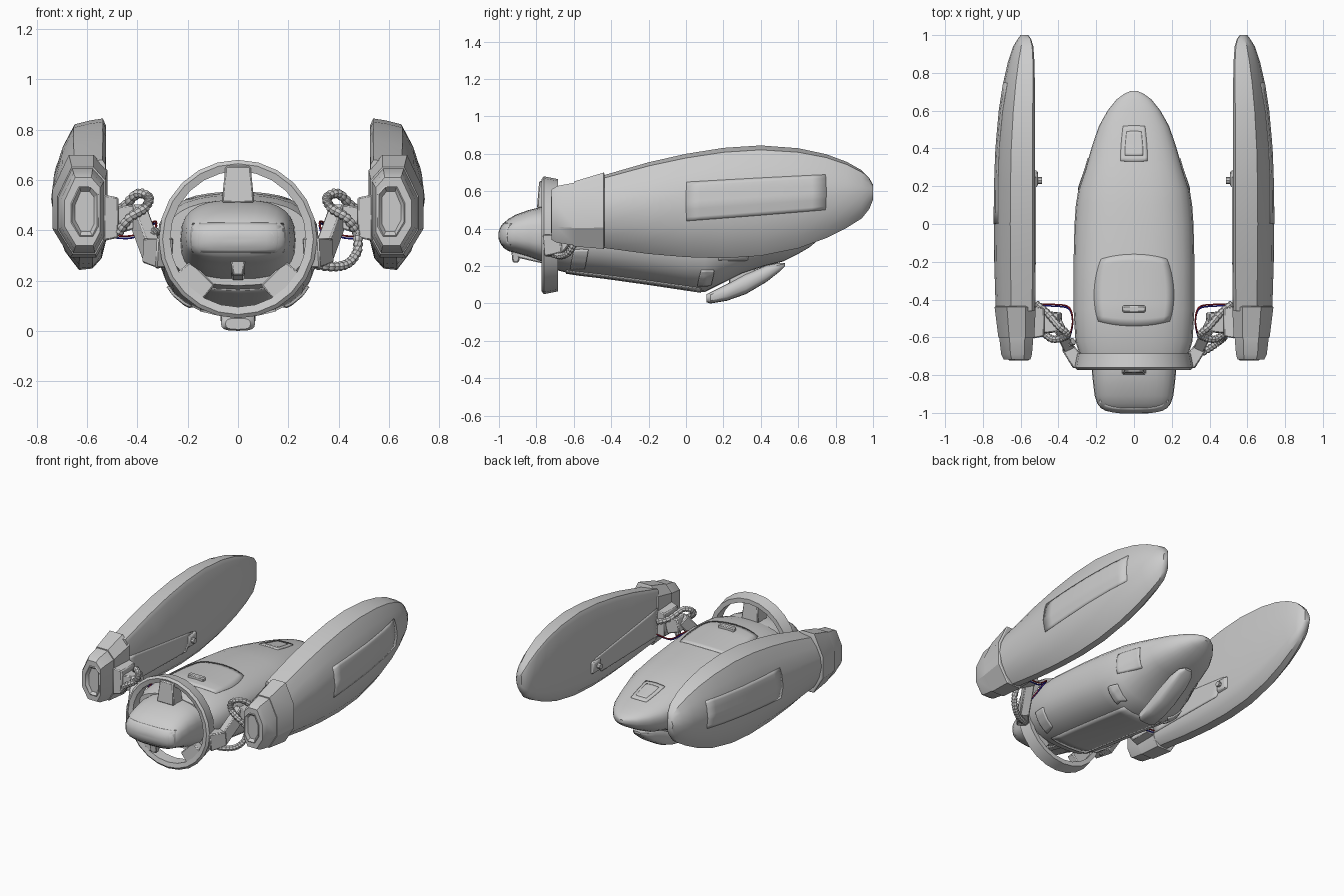
import bpy, bmesh, math
from mathutils import Vector
from mathutils.bvhtree import BVHTree
from mathutils.geometry import interpolate_bezier

if "Cube" in bpy.data.objects:
    bpy.data.objects.remove(bpy.data.objects["Cube"])


def make(name, verts, faces, mirror=False, angle=35, color=None):
    me = bpy.data.meshes.new(name)
    me.from_pydata([tuple(v) for v in verts], [], faces)
    bm = bmesh.new()
    bm.from_mesh(me)
    bmesh.ops.recalc_face_normals(bm, faces=bm.faces)
    bm.to_mesh(me)
    bm.free()
    me.shade_smooth()
    me.set_sharp_from_angle(angle=math.radians(angle))
    ob = bpy.data.objects.new(name, me)
    bpy.context.collection.objects.link(ob)
    if mirror:
        ob.modifiers.new("mirror", 'MIRROR')
    if color:
        mat = bpy.data.materials.new(name + "_paint")
        mat.diffuse_color = color
        mat.use_nodes = True
        mat.node_tree.nodes["Principled BSDF"].inputs["Base Color"].default_value = mat.diffuse_color
        me.materials.append(mat)
    return ob


def loft(name, rings, closed=False, **kw):
    """Skin a list of equally long point rings, capped unless closed."""
    n, m = len(rings[0]), len(rings)
    verts = [p for r in rings for p in r]
    faces = []
    for i in range(m if closed else m - 1):
        a, b = i * n, (i + 1) % m * n
        faces += [(a + j, a + (j + 1) % n, b + (j + 1) % n, b + j) for j in range(n)]
    if not closed:
        faces += [tuple(range(n)), tuple(range((m - 1) * n, m * n))]
    return make(name, verts, faces, **kw)


def oval(y, hw, top, bot, e=2.4, n=28, mid=.5):
    """Superellipse section across the y axis."""
    zc = bot + (top - bot) * mid
    out = []
    for i in range(n):
        t = 2 * math.pi * i / n
        c, s = math.cos(t), math.sin(t)
        h = top - zc if s > 0 else zc - bot
        out.append((hw * math.copysign(abs(c) ** (2 / e), c), y,
                    zc + h * math.copysign(abs(s) ** (2 / e), s)))
    return out


def shaped(profile, y, x0, x1, top, bot):
    return [(x0 + (x1 - x0) * u, y, bot + (top - bot) * v) for u, v in profile]


def patch(name, target, corners, direction, h=.003, k=.25, n=10, **kw):
    """Thin panel projected onto a target; k bulges the outline."""
    me = target.data
    tree = BVHTree.FromPolygons([v.co for v in me.vertices], [tuple(p.vertices) for p in me.polygons])
    d = Vector(direction)
    a, b, c, e = map(Vector, corners)
    verts = []
    for i in range(n + 1):
        for j in range(n + 1):
            u, v = 2 * i / n - 1, 2 * j / n - 1
            u, v = u * math.sqrt(1 - k * v * v), v * math.sqrt(1 - k * u * u)
            u, v = (u + 1) / 2, (v + 1) / 2
            p = a.lerp(b, u).lerp(e.lerp(c, u), v)
            verts.append(tree.ray_cast(p, d)[0] or tree.find_nearest(p)[0])
    faces = [(i * (n + 1) + j, (i + 1) * (n + 1) + j, (i + 1) * (n + 1) + j + 1, i * (n + 1) + j + 1)
             for i in range(n) for j in range(n)]
    ob = make(name, verts, faces, **kw)
    sol = ob.modifiers.new("thickness", 'SOLIDIFY')
    sol.thickness, sol.offset = 2 * h, 0
    return ob


def beam(name, p, q, w, h, taper=1, **kw):
    """Box bar from p to q."""
    p, q = Vector(p), Vector(q)
    rot = (q - p).to_track_quat('Z', 'Y')
    sec = [(-1, -1), (1, -1), (1, 1), (-1, 1)]
    ob = loft(name, [[o + rot @ Vector((a * w / 2 * s, b * h / 2 * s, 0)) for a, b in sec]
                     for o, s in ((p, 1), (q, taper))], **kw)
    bev = ob.modifiers.new("bevel", 'BEVEL')
    bev.width, bev.segments = .006, 1
    return ob


def tube(name, pts, r, ribbed=False, sides=8, **kw):
    """Round hose through the points, with ribs if asked."""
    pts = [Vector(p) for p in pts]
    ext = [pts[0]] + pts + [pts[-1]]
    path = []
    for i in range(len(pts) - 1):
        a, b, c, d = ext[i:i + 4]
        path += interpolate_bezier(b, b + (c - a) / 6, c - (d - b) / 6, c, 12)[:-1]
    path.append(pts[-1])
    rings = []
    for i, p in enumerate(path):
        rot = (path[min(i + 1, len(path) - 1)] - path[max(i - 1, 0)]).to_track_quat('Z', 'Y')
        rr = r * (.8 if ribbed and i % 3 == 0 else 1)
        rings.append([p + rot @ Vector((rr * math.cos(t * math.tau / sides), rr * math.sin(t * math.tau / sides), 0))
                      for t in range(sides)])
    return loft(name, rings, **kw)


# central hull and rounded head
hull = loft("hull", [oval(*s, e=2.4, mid=.57) for s in (
    (-.70, .285, .52, .18), (-.62, .31, .54, .16), (-.45, .32, .552, .14), (-.2, .32, .538, .105),
    (.0, .315, .522, .075), (.1, .308, .512, .06), (.18, .295, .502, .10), (.3, .255, .48, .16),
    (.42, .22, .452, .2), (.52, .185, .43, .225), (.6, .14, .41, .265), (.66, .092, .392, .30),
    (.69, .05, .378, .325), (.705, .015, .365, .34))])
head = loft("head", [oval(*s, e=2.8) for s in (
    (-.67, .23, .515, .2), (-.76, .225, .52, .22), (-.84, .217, .50, .25), (-.91, .208, .475, .27),
    (-.95, .195, .452, .28), (-.975, .175, .43, .297), (-.99, .145, .41, .32), (-1, .09, .385, .345))])
patch("visor", head, [(-.19, -1.3, .31), (.19, -1.3, .31), (.19, -1.3, .43), (-.19, -1.3, .43)],
      (0, 1, 0), h=.002, k=.1)
beam("chin_camera", (0, -.91, .29), (0, -.91, .22), .06, .05, .7)
beam("chin_camera_mount", (0, -.70, .22), (0, -.90, .265), .05, .04)

# hull panels
patch("top_hatch", hull, [(-.22, -.54, 1), (.22, -.54, 1), (.20, -.16, 1), (-.20, -.16, 1)], (0, 0, -1))
beam("hatch_handle", (-.06, -.45, .555), (.06, -.45, .555), .035, .04)
patch("rear_vent_frame", hull, [(-.075, .33, 1), (.075, .33, 1), (.06, .52, 1), (-.06, .52, 1)], (0, 0, -1), h=.006, k=.08)
patch("rear_vent", hull, [(-.05, .36, 1), (.05, .36, 1), (.04, .49, 1), (-.04, .49, 1)], (0, 0, -1), h=.009, k=.08)
patch("belly_plate", hull, [(-.14, -.64, -1), (.14, -.64, -1), (.15, .08, -1), (-.15, .08, -1)], (0, 0, 1), h=.006, k=0)
for nm, y0, y1, z0, z1, h in (("front_side_pad", -.62, -.52, .19, .29, .01), ("middle_side_pad", .06, .15, .10, .18, .01),
                              ("rear_side_window", .17, .35, .23, .36, .005)):
    patch(nm, hull, [(1, y0, z0), (1, y1 - .02, z0), (1, y1, z1), (1, y0 + .02, z1)], (-1, 0, 0),
          h=h, k=.06, mirror=True)

# landing skid under the tail
loft("skid", [oval(*s, e=3, n=16) for s in (
    (.11, .05, .05, .006), (.13, .068, .06, 0), (.22, .07, .105, .015), (.32, .07, .16, .05),
    (.43, .067, .205, .115), (.5, .055, .218, .17), (.53, .025, .215, .2))])
beam("skid_post", (0, .3, .2), (0, .3, .1), .08, .14)

# front ring with three spokes
N, RZ = 24, .365
ring_profile = [(.315, -.76), (.30, -.685), (.27, -.685), (.27, -.765), (.30, -.772)]
loft("front_ring", [[(r * math.sin(a), y, RZ + r * math.cos(a)) for r, y in ring_profile]
                    for a in (i * math.tau / N for i in range(N))], closed=True, angle=25)
beam("top_spoke", (0, -.745, .655), (0, -.745, .51), .10, .08, 1.3)
beam("lower_spoke", (.20, -.735, .17), (.14, -.735, .23), .06, .15, .9, mirror=True)

# side pods: flat inside, bulged outside
d_shape = [(0, .2), (.08, .08), (.25, .01), (.5, 0), (.75, .12), (.92, .3), (1, .5), (.95, .66),
           (.81, .82), (.6, .96), (.32, .985), (.06, 1), (0, .95)]
pod = loft("side_pod", [shaped(d_shape, *s) for s in (
    (-.46, .527, .732, .68, .30), (-.2, .525, .74, .755, .265), (0, .525, .742, .80, .248),
    (.2, .525, .74, .832, .242), (.4, .525, .733, .845, .255), (.6, .525, .715, .83, .295),
    (.75, .525, .692, .798, .35), (.86, .527, .667, .757, .405), (.94, .533, .64, .712, .455),
    (.98, .545, .615, .67, .505), (1, .56, .60, .635, .555))], mirror=True)
patch("pod_outer_panel", pod, [(1, 0, .44), (1, .75, .50), (1, .75, .69), (1, 0, .65)], (-1, 0, 0),
      h=.0015, k=.02, mirror=True)
patch("pod_inner_panel", pod, [(.3, -.44, .37), (.3, .18, .36), (.3, .25, .47), (.3, -.44, .56)], (1, 0, 0),
      h=.005, k=0, mirror=True)
beam("pod_inner_latch", (.53, .24, .42), (.508, .24, .42), .10, .09, .75, mirror=True)
tube("pod_inner_knob", [(.52, .23, .42), (.488, .23, .42)], .018, mirror=True)

# faceted pod collar and front lens
octo = [(0, .2), (.2, 0), (.68, 0), (1, .28), (1, .66), (.7, 1), (.25, 1), (0, .85)]
loft("pod_collar", [shaped(octo, *s) for s in (
    (-.435, .53, .73, .69, .30), (-.44, .52, .738, .70, .292), (-.60, .528, .718, .652, .305))],
    mirror=True, angle=30)
loft("pod_front_cap", [shaped(octo, *s) for s in (
    (-.59, .532, .715, .647, .309), (-.69, .54, .703, .628, .325), (-.718, .548, .69, .61, .34),
    (-.718, .555, .665, .575, .375), (-.722, .56, .66, .57, .38), (-.705, .572, .648, .555, .395))],
    mirror=True, angle=30)

# jointed arms from ring to pods
beam("arm_root", (.29, -.74, .31), (.355, -.65, .32), .08, .12, .8, mirror=True)
beam("arm_link", (.335, -.68, .29), (.405, -.53, .48), .06, .08, 1, mirror=True)
beam("arm_block", (.39, -.52, .46), (.48, -.52, .44), .10, .09, 1.2, mirror=True)
beam("arm_plate", (.475, -.52, .45), (.535, -.52, .45), .15, .16, 1.15, mirror=True)

# ribbed hoses, the lower one different on each side, and coloured wires
tube("upper_hose", [(.52, -.42, .47), (.46, -.47, .49), (.40, -.54, .545), (.355, -.58, .53), (.37, -.60, .49),
                    (.43, -.61, .45), (.475, -.58, .39)], .02, True, mirror=True)
tube("lower_hose_right", [(.475, -.58, .39), (.475, -.60, .32), (.44, -.63, .27), (.38, -.67, .255), (.30, -.71, .265)],
     .02, True)
tube("lower_hose_left", [(-.32, -.62, .40), (-.35, -.64, .37), (-.345, -.67, .31), (-.31, -.71, .26)], .02, True)
for nm, off, col in (("blue_wire", 0, (.02, .02, .6, 1)), ("red_wire", .009, (.5, .02, .03, 1))):
    tube(nm, [(x, y + off, z + off) for x, y, z in (
        (.53, -.435, .375), (.42, -.435, .37), (.345, -.45, .42), (.325, -.52, .42), (.34, -.60, .36),
        (.36, -.66, .30), (.29, -.74, .30))], .004, sides=6, mirror=True, color=col)
